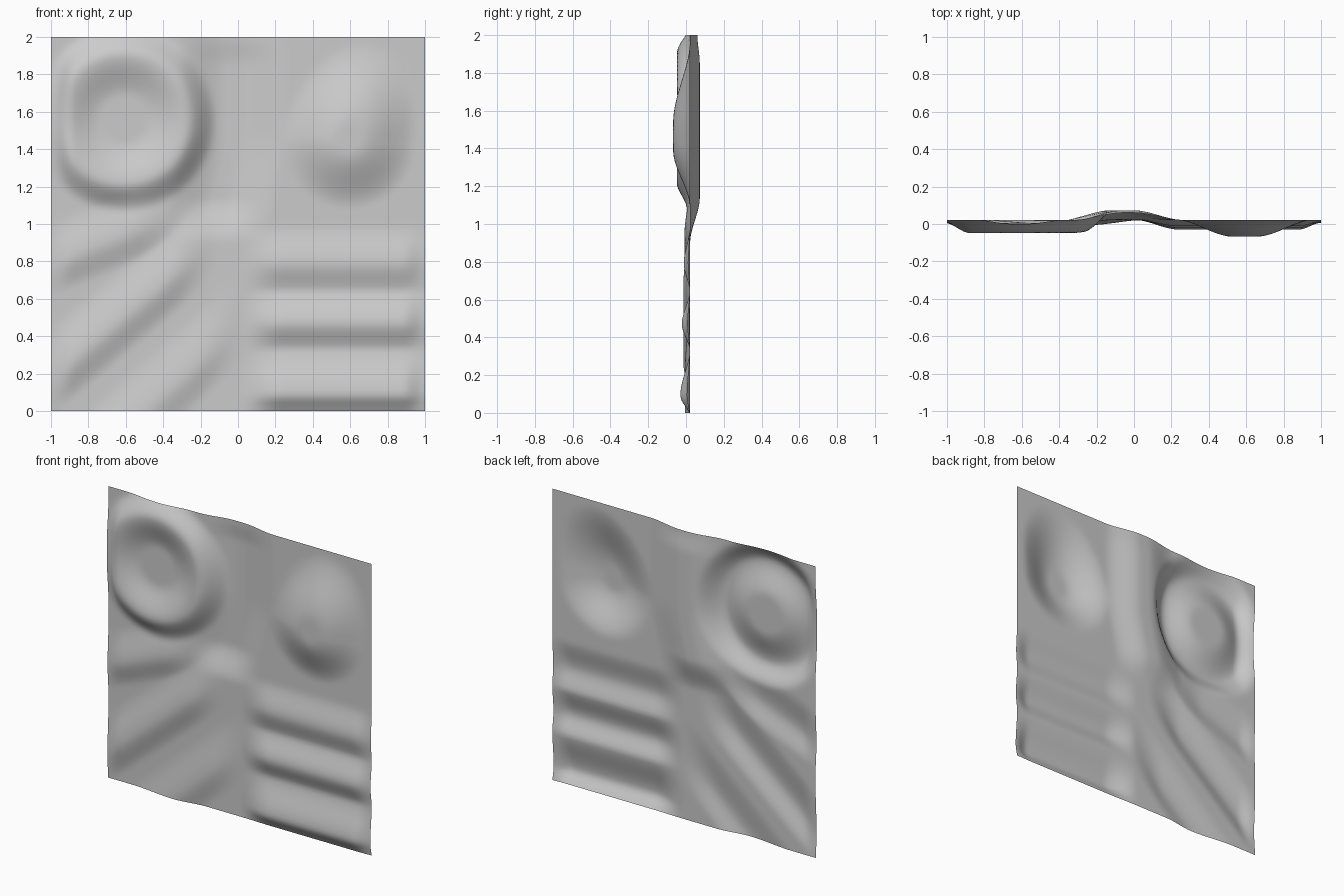
import bpy, bmesh, math

if "Cube" in bpy.data.objects:
    bpy.data.objects.remove(bpy.data.objects["Cube"])


def step(a, b, t):
    """Smooth ramp from 0 at a to 1 at b."""
    t = max(0.0, min(1.0, (t - a) / (b - a)))
    return t * t * (3 - 2 * t)


def ring(x, z):
    # round raised rim with a shallow dish inside
    r = math.hypot(x + 0.61, z - 1.56)
    rim = step(0.12, 0.345, r) * (1 - step(0.345, 0.50, r))
    return 0.054 * rim + 0.016 * (1 - step(0.345, 0.50, r))


def mound(x, z):
    # egg-shaped swelling, steep below and gentle above
    dx, dz = x - 0.59, z - 1.45
    if dz > 0:
        dx -= 0.16 * dz
        dz *= 0.70
    return 0.090 * (1 - step(0.06, 0.37, math.hypot(dx, dz)))


def steps(x, z):
    # level ridges: steep underside, long slope above
    h = 0
    for crest, height, low, up in ((0.79, 0.034, 0.16, 0.20),
                                   (0.47, 0.044, 0.15, 0.19),
                                   (0.09, 0.052, 0.11, 0.26)):
        d = z - crest
        h = max(h, height * (1 - step(0, up, d) if d > 0 else 1 - step(0, low, -d)))
    return h * step(0.0, 0.24, x)


def diagonals(x, z):
    # slanted ridges fading out towards the middle
    h = 0
    for z0, slope, end, height in ((1.18, 0.40, -0.28, 0.030),
                                   (1.01, 0.84, -0.10, 0.036),
                                   (0.44, 0.90, 0.06, 0.028)):
        d = (z - z0 - slope * x) / math.hypot(1, slope)
        e = 1 - step(0, 0.22, d) if d > 0 else 1 - step(0, 0.16, -d)
        h = max(h, height * e * (1 - step(end - 0.30, end, x)))
    return h


def channel(x, z):
    # upright hollow between the two round shapes
    x += 0.08 * (1 - step(1.0, 1.5, z))
    side = step(-0.32, -0.06, x) * (1 - step(0.0, 0.26, x))
    return -0.051 * side * step(0.90, 1.14, z) * (1 - 0.25 * step(1.85, 2.0, z))


def relief(x, z):
    # raised shapes sink back to the flat level at the side borders
    border = 0.3 + 0.7 * (1 - step(0.88, 1.0, abs(x)))
    return border * (ring(x, z) + mound(x, z) + steps(x, z)
                     + diagonals(x, z)) + channel(x, z)


# relief panel: one open sheet pushed in and out along y
N = 90
bm = bmesh.new()
bmesh.ops.create_grid(bm, x_segments=N, y_segments=N, size=1.0)
for v in bm.verts:
    x, z = v.co.x, v.co.y + 1
    v.co = (x, 0.022 - relief(x, z), z)
for f in bm.faces:
    f.smooth = True
bm.normal_update()
mesh = bpy.data.meshes.new("relief_panel")
bm.to_mesh(mesh)
bm.free()
panel = bpy.data.objects.new("relief_panel", mesh)
bpy.context.collection.objects.link(panel)

# plain grey surface
grey = bpy.data.materials.new("plain_grey")
grey.diffuse_color = (0.6, 0.6, 0.6, 1)
grey.use_nodes = True
grey.node_tree.nodes["Principled BSDF"].inputs["Base Color"].default_value = grey.diffuse_color
mesh.materials.append(grey)
